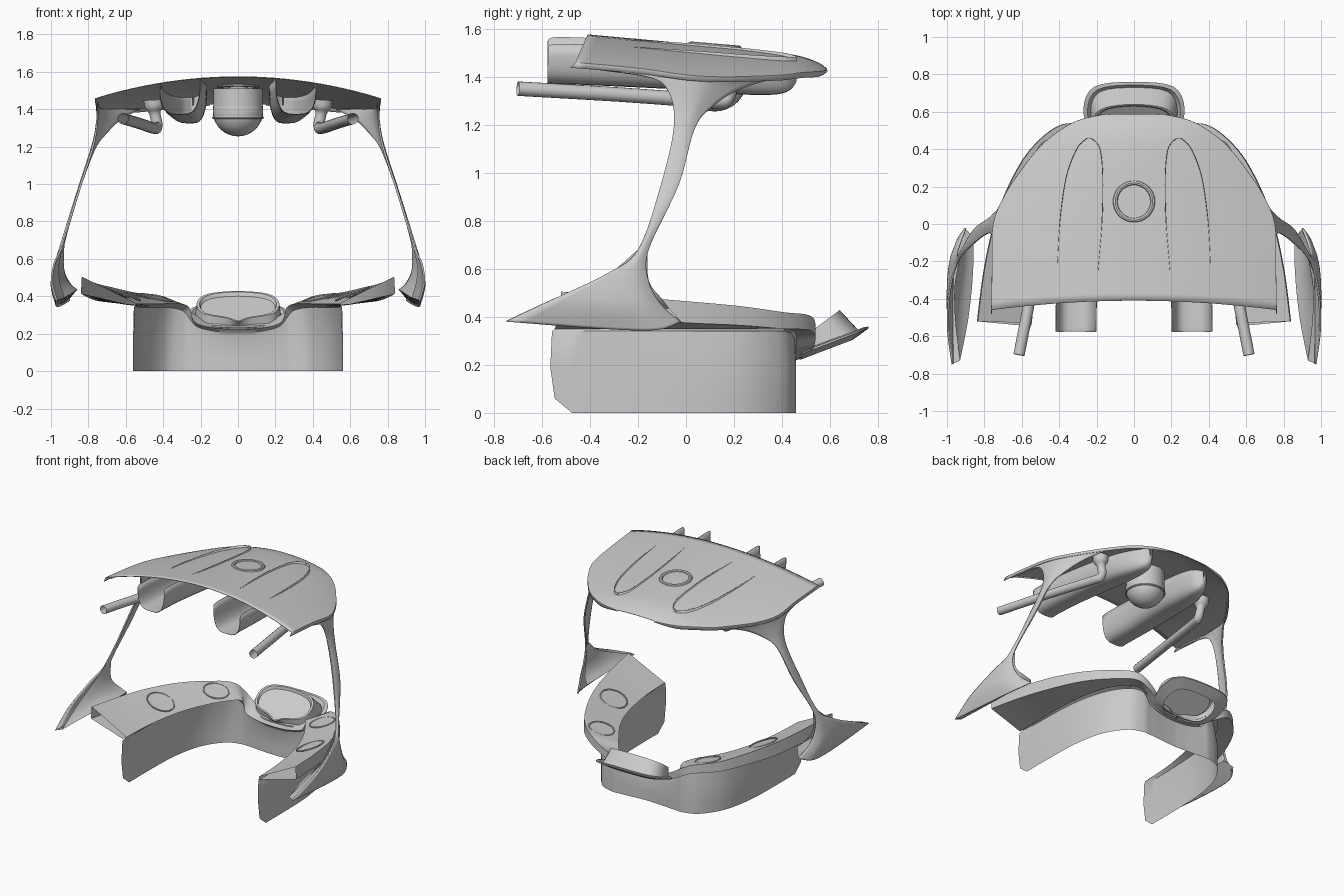
import bpy, bmesh, math
from mathutils import Vector

if "Cube" in bpy.data.objects:
    bpy.data.objects.remove(bpy.data.objects["Cube"])


def spline(pts, n, closed=False):
    """Smooth curve through the points, n steps per span."""
    pts = [Vector(p) for p in pts]
    if n == 1:
        return pts
    m, out = len(pts), []
    at = (lambda i: pts[i % m]) if closed else (lambda i: pts[min(max(i, 0), m - 1)])
    for i in range(m if closed else m - 1):
        a, b, c, d = at(i - 1), at(i), at(i + 1), at(i + 2)
        for k in range(n):
            t = k / n
            out.append(0.5 * (2 * b + (c - a) * t + (2 * a - 5 * b + 4 * c - d) * t * t
                              + (3 * b - a - 3 * c + d) * t ** 3))
    return out if closed else out + [pts[-1]]


def finish(ob, mirror=False, thick=0, angle=35):
    bpy.ops.object.select_all(action='DESELECT')
    ob.select_set(True)
    bpy.context.view_layer.objects.active = ob
    bpy.ops.object.shade_smooth_by_angle(angle=math.radians(angle))
    if thick:
        ob.modifiers.new("thickness", 'SOLIDIFY').thickness = thick
    if mirror:
        ob.modifiers.new("mirror", 'MIRROR').use_clip = True
    return ob


def loft(name, rows, across=1, along=4, closed=False, cap=False, **kw):
    """Skin a surface over rows of points, smoothed in both directions."""
    rows = [spline(r, across, closed) for r in rows]
    cols = [spline(c, along) for c in zip(*rows)]
    bm = bmesh.new()
    grid = [[bm.verts.new(p) for p in c] for c in cols]
    for i in range(len(grid) if closed else len(grid) - 1):
        a, b = grid[i], grid[(i + 1) % len(grid)]
        for j in range(len(a) - 1):
            bm.faces.new((a[j], b[j], b[j + 1], a[j + 1]))
    if cap:
        bm.faces.new([c[-1] for c in grid])
    bmesh.ops.remove_doubles(bm, verts=bm.verts, dist=1e-4)
    bmesh.ops.recalc_face_normals(bm, faces=bm.faces)
    me = bpy.data.meshes.new(name)
    bm.to_mesh(me)
    bm.free()
    ob = bpy.data.objects.new(name, me)
    bpy.context.collection.objects.link(ob)
    return finish(ob, **kw)


def ring(name, loc, r, minor, normal=(0, 0, 1)):
    rot = Vector(normal).to_track_quat('Z', 'Y').to_euler()
    bpy.ops.mesh.primitive_torus_add(location=loc, rotation=rot, major_radius=r, minor_radius=minor,
                                     major_segments=40, minor_segments=8)
    bpy.context.object.name = name
    return finish(bpy.context.object)


# Canopy: domed plate with a rounded rear and a turned-down side lip
roof_rows = []
for k, (y, w, z, drop) in enumerate([
        (-.41, .76, 1.572, .115), (-.2, .755, 1.553, .12), (0, .75, 1.535, .13),
        (.15, .69, 1.522, .125), (.28, .605, 1.51, .11), (.4, .51, 1.495, .09),
        (.48, .42, 1.48, .065), (.55, .30, 1.455, .035), (.585, .15, 1.43, .005)]):
    row = []
    for i in range(-12, 13):
        u = i / 12
        row.append((w * u, y - (.05 * u * u if k == 0 else 0), z - drop * u * u))
    lip = [(s * w, row[0][1] - (.02 if k == 0 else 0), row[0][2] - (.02 if k < 8 else .005))
           for s in (-1, 1)]
    roof_rows.append([lip[0]] + row + [lip[1]])
loft("canopy", roof_rows, thick=-.004)

# Side struts: wide under the canopy, thin in the middle, flaring into the feet
foot = [(.975, -.75, .38), (.975, -.35, .35), (.96, -.12, .345), (.905, -.02, .38)]
strut = [
    [(.755, -.42, 1.44), (.75, -.15, 1.415), (.72, .10, 1.40), (.53, .38, 1.395)],
    [(.757, -.18, 1.405), (.75, -.05, 1.39), (.725, .08, 1.37), (.63, .22, 1.345)],
    [(.757, -.08, 1.35), (.757, -.02, 1.33), (.745, .05, 1.30), (.71, .105, 1.27)],
    [(.78, -.05, 1.20), (.785, -.02, 1.20), (.785, .01, 1.19), (.775, .035, 1.18)],
    [(.86, -.105, .95), (.865, -.08, .95), (.865, -.05, .95), (.86, -.03, .95)],
    [(.94, -.20, .68), (.95, -.185, .68), (.945, -.17, .68), (.935, -.155, .68)],
    [(.985, -.33, .58), (.985, -.26, .56), (.975, -.20, .55), (.95, -.155, .55)],
    [(1.0, -.55, .475), (1.0, -.32, .45), (.98, -.17, .44), (.935, -.10, .45)],
    foot,
]
loft("side_strut", strut, across=4, along=6, mirror=True, thick=.01)

# Feet are closed wedges: sloping underside and flat inner face
inner = [(.93, -.73, .39), (.885, -.50, .42), (.86, -.25, .435), (.86, -.07, .435)]
loft("foot_underside", [foot, inner], across=4, along=1, mirror=True)
loft("foot_inner_face", [
    inner,
    [(.955, -.53, .475), (.925, -.36, .475), (.905, -.22, .475), (.90, -.10, .475)],
    [(.96, -.34, .565), (.945, -.27, .56), (.935, -.20, .555), (.93, -.155, .55)],
    [(.935, -.20, .68), (.935, -.185, .68), (.93, -.17, .68), (.928, -.16, .68)]],
     across=4, along=4, mirror=True)

# Wraparound desk: inner wall, sloping top and outer lip, dipping at the rear centre
desk_rows = []
for k, (wx, wy, ix, iy, iz, ox, oy, oz, lip) in enumerate([
        (.56, -.565, .545, -.53, .36, .835, -.52, .505, .09),
        (.56, -.25, .53, -.27, .36, .80, -.25, .485, .09),
        (.55, .03, .48, 0, .36, .745, 0, .465, .09),
        (.50, .26, .40, .20, .36, .66, .22, .445, .08),
        (.40, .41, .31, .34, .36, .55, .40, .42, .07),
        (.30, .455, .26, .42, .34, .40, .525, .40, .06),
        (.22, .455, .23, .42, .26, .26, .53, .32, .05),
        (.10, .445, .12, .415, .23, .12, .47, .24, .015),
        (0, .44, 0, .41, .225, 0, .46, .235, .015)]):
    cut = .09 if k == 0 else 0
    desk_rows.append([(wx, wy + cut, 0), (wx, wy + cut * .2, .06), (wx, wy, min(.19, iz)),
                      (wx * .8 + ix * .2, wy * .8 + iy * .2, iz - .02), (ix, iy, iz),
                      (ox, oy, oz), (ox + .005, oy, oz - lip), (wx, wy + cut * .2, iz - .01)])
loft("desk", desk_rows, along=6, mirror=True)

# Round pads on the desk top
for s, side in ((-1, "left"), (1, "right")):
    ring(side + "_front_pad", (s * .612, -.03, .414), .095, .005, (-s * .37, 0, .93))
    ring(side + "_rear_pad", (s * .435, .365, .392), .086, .005, (-s * .24, -.06, .97))

# Screen tray at the rear of the desk: hexagonal dish with recessed screen
outer = [(0, .45), (.1, .455), (.23, .49), (.27, .62), (.21, .735), (0, .76)]
rim = [(0, .42), (.06, .445), (.19, .48), (.22, .56), (.16, .62), (0, .64)]


def hexloop(half, z0, slope, scale=1.0):
    full = half + [(-x, y) for x, y in half[-2:0:-1]]
    return [(x * scale, .54 + (y - .54) * scale, z0 + slope * ((y - .54) * scale + .12))
            for x, y in full]


tray = [hexloop(outer, .20, .38, .7), hexloop(outer, .222, .38), hexloop(outer, .23, .38),
        hexloop(outer, .235, .38, .92), hexloop(outer, .215, .38, .86),
        hexloop(rim, .265, .74), hexloop(rim, .265, .74, .93), hexloop(rim, .245, .74, .9)]
loft("screen_tray", tray, across=4, along=1, closed=True, cap=True, angle=30)

# Two open scoops hanging through the canopy, tilted to follow its slope
scoop = []
for c, y, w, top, bot in [(.31, -.575, .11, 1.53, 1.37), (.31, -.54, .11, 1.55, 1.37),
                          (.305, -.3, .11, 1.542, 1.36), (.285, 0, .115, 1.525, 1.345),
                          (.265, .25, .10, 1.505, 1.325), (.245, .40, .065, 1.492, 1.33),
                          (.24, .455, .02, 1.485, 1.37), (.24, .46, .003, 1.483, 1.42)]:
    row = []
    for i in range(17):
        a = math.pi * i / 16
        dx = -w * math.copysign(abs(math.cos(a)) ** .6, math.cos(a))
        row.append((c + dx, y, top - .13 * dx * (1 - math.sin(a)) - (top - bot) * math.sin(a) ** .75))
    scoop.append(row)
loft("scoop", scoop, along=5, mirror=True, thick=.004)

# Ceiling lamp: globe, collar seam and the round cap on top
bpy.ops.mesh.primitive_uv_sphere_add(segments=32, ring_count=16, radius=.135, location=(0, .12, 1.39))
bpy.context.object.name = "lamp_globe"
finish(bpy.context.object)
ring("lamp_seam", (0, .12, 1.355), .13, .008)
bpy.ops.mesh.primitive_cylinder_add(vertices=40, radius=.132, depth=.11, location=(0, .12, 1.455))
bpy.context.object.name = "lamp_mount"
finish(bpy.context.object)
ring("roof_cap_ring", (0, .12, 1.525), .10, .013, (0, .085, 1))

# Grab bars with a bent rear end and a flared mount
path = [(.615, -.70, 1.35), (.53, -.27, 1.325), (.45, .11, 1.298), (.435, .165, 1.303),
        (.435, .18, 1.33), (.445, .18, 1.38), (.448, .18, 1.41), (.45, .18, 1.45)]
radii = [.03, .03, .03, .03, .03, .03, .05, .055]
tube = []
for i, p in enumerate(path):
    d = (Vector(path[min(i + 1, 7)]) - Vector(path[max(i - 1, 0)])).normalized()
    side = Vector((1, 0, 0))
    side = (side - d * side.dot(d)).normalized()
    up = d.cross(side)
    tube.append([Vector(p) + radii[i] * (side * math.cos(a) + up * math.sin(a))
                 for a in [math.tau * k / 16 for k in range(16)]])
loft("grab_bar", tube, along=3, closed=True, mirror=True)
